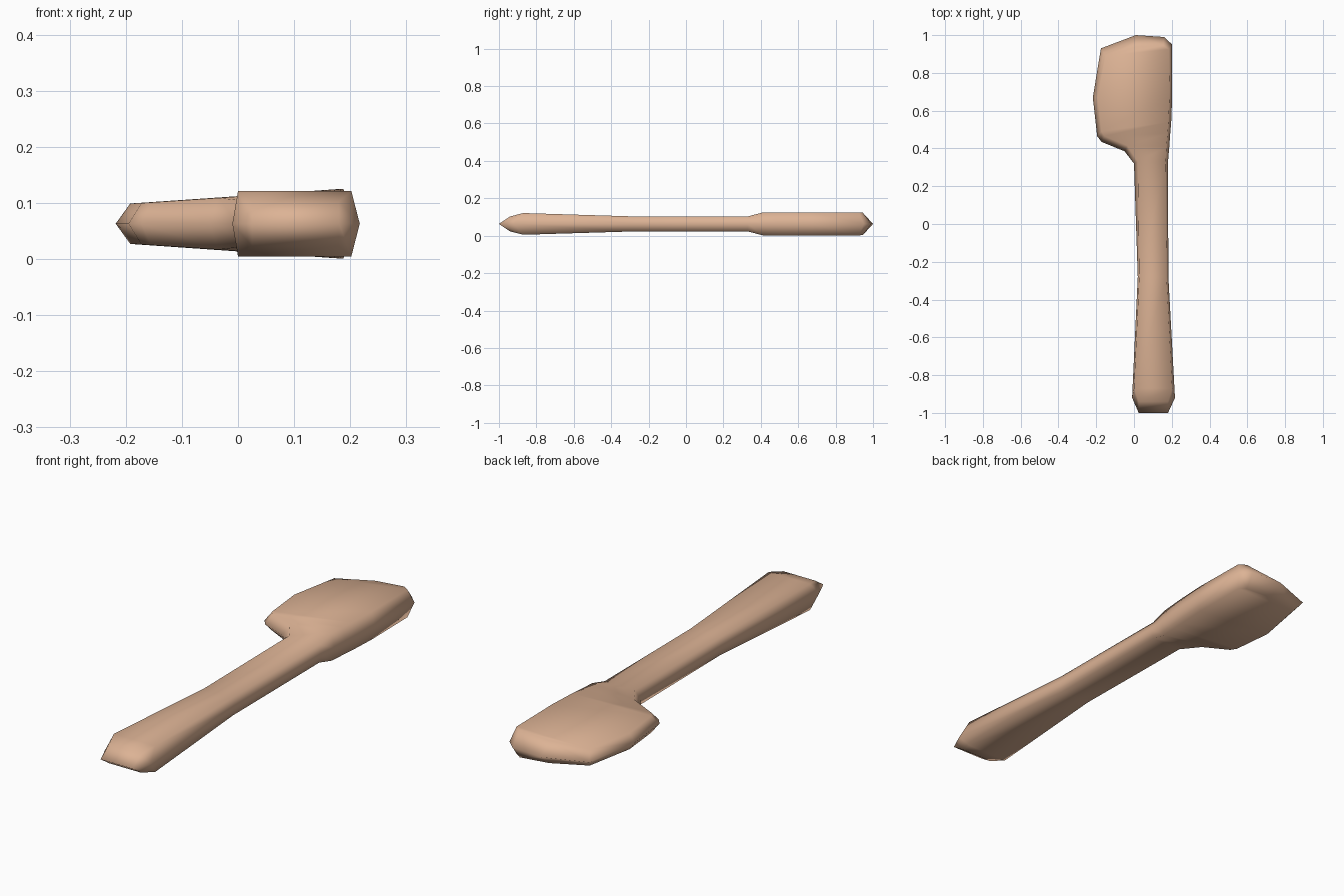
import bpy, bmesh

MID = 0.063  # height of the rim line

# Rows along y: rim left (x, y), face left (x, y, half thickness),
#               face right (x, y, half thickness), rim right (x, y)
ROWS = [
    # handle
    ((0.025, -1.0), (0.025, -0.94, 0.04), (0.18, -0.94, 0.04), (0.18, -1.0)),
    ((-0.01, -0.92), (0.0, -0.87, 0.058), (0.202, -0.87, 0.058), (0.217, -0.92)),
    ((0.02, -0.28), (0.028, -0.28, 0.04), (0.172, -0.28, 0.04), (0.182, -0.28)),
    ((0.0, 0.32), (0.02, 0.33, 0.04), (0.168, 0.33, 0.04), (0.18, 0.33)),
    # blade
    ((-0.05, 0.385), (-0.035, 0.415, 0.046), (0.172, 0.41, 0.061), (0.187, 0.41)),
    ((-0.172, 0.435), (-0.155, 0.465, 0.038), (0.178, 0.48, 0.061), (0.192, 0.48)),
    ((-0.195, 0.465), (-0.172, 0.49, 0.037), (0.182, 0.54, 0.062), (0.197, 0.54)),
    ((-0.218, 0.67), (-0.192, 0.67, 0.036), (0.188, 0.67, 0.062), (0.202, 0.67)),
    ((-0.175, 0.93), (-0.15, 0.89, 0.036), (0.185, 0.925, 0.061), (0.202, 0.95)),
    ((0.01, 1.0), (0.015, 0.94, 0.05), (0.155, 0.945, 0.06), (0.16, 0.99)),
]

bm = bmesh.new()
rings = []
for rim_l, face_l, face_r, rim_r in ROWS:
    pts = [(*rim_l, 0), face_l, face_r, (*rim_r, 0),
           (*face_r[:2], -face_r[2]), (*face_l[:2], -face_l[2])]
    rings.append([bm.verts.new((x, y, MID + z)) for x, y, z in pts])

# skin between neighbouring rows
for a, b in zip(rings, rings[1:]):
    for i in range(6):
        j = (i + 1) % 6
        bm.faces.new((a[i], a[j], b[j], b[i]))

# wedge shaped ends
for r in (rings[0], rings[-1]):
    bm.faces.new((r[0], r[1], r[2], r[3]))
    bm.faces.new((r[0], r[3], r[4], r[5]))
bmesh.ops.recalc_face_normals(bm, faces=bm.faces)

mesh = bpy.data.meshes.new("spatula")
bm.to_mesh(mesh)
bm.free()
for p in mesh.polygons:
    p.use_smooth = True

mat = bpy.data.materials.new("tan wood")
mat.diffuse_color = (0.72, 0.45, 0.30, 1)
mesh.materials.append(mat)
bpy.context.collection.objects.link(bpy.data.objects.new("spatula", mesh))
